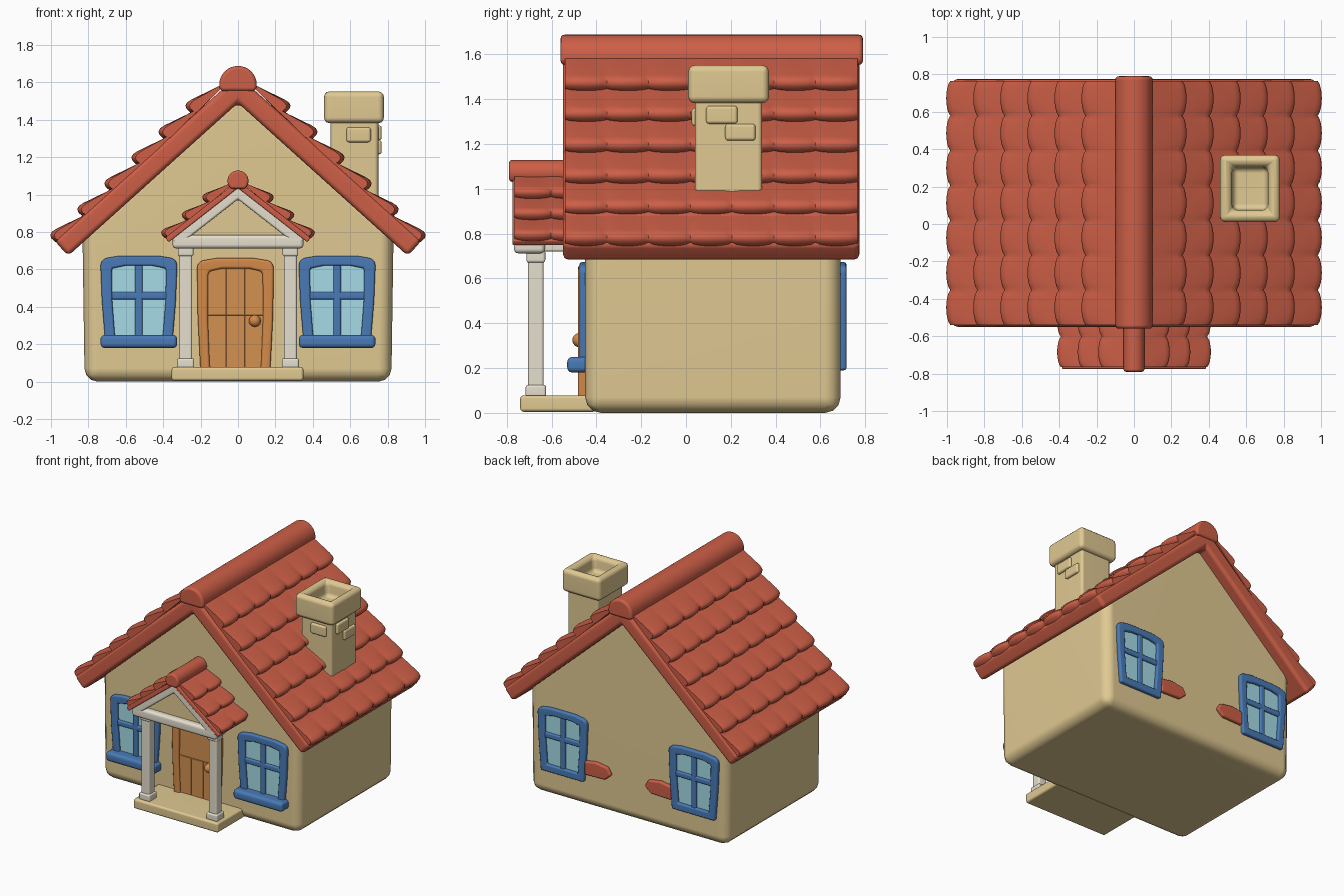
import bpy, bmesh, math
from mathutils import Vector

if "Cube" in bpy.data.objects:
    bpy.data.objects.remove(bpy.data.objects["Cube"])


def material(name, r, g, b):
    """Flat material from display colour values, stored as linear."""
    lin = [((c / 255 + 0.055) / 1.055) ** 2.4 for c in (r, g, b)] + [1]
    m = bpy.data.materials.new(name)
    m.use_nodes = True
    m.diffuse_color = lin
    m.node_tree.nodes["Principled BSDF"].inputs["Base Color"].default_value = lin
    return m


WALL = material("cream plaster", 224, 201, 146)
ROOF = material("red clay tile", 205, 95, 71)
BLUE = material("blue paint", 73, 122, 182)
GLASS = material("pale blue glass", 166, 219, 230)
WOOD = material("orange door wood", 210, 145, 80)
TRIM = material("door frame wood", 211, 138, 74)
WHITE = material("off white stone", 229, 223, 206)


def finish(bm, name, mat, bevel=0.0, segments=3):
    bmesh.ops.recalc_face_normals(bm, faces=bm.faces)
    if bevel:
        edges = [e for e in bm.edges if e.calc_face_angle(0) > 0.6]
        bmesh.ops.bevel(bm, geom=edges, offset=bevel, segments=segments,
                        profile=0.5, affect='EDGES', clamp_overlap=True)
    mesh = bpy.data.meshes.new(name)
    bm.to_mesh(mesh)
    bm.free()
    mesh.shade_smooth()
    mesh.set_sharp_from_angle(angle=math.radians(50))
    mesh.materials.append(mat)
    ob = bpy.data.objects.new(name, mesh)
    bpy.context.collection.objects.link(ob)
    mod = ob.modifiers.new("even_shading", 'WEIGHTED_NORMAL')
    mod.keep_sharp = True
    return ob


def prism(name, outline, y0, y1, mat, bevel=0.0):
    """Extrude an outline in x, z along y."""
    bm = bmesh.new()
    front = [bm.verts.new((x, y0, z)) for x, z in outline]
    back = [bm.verts.new((x, y1, z)) for x, z in outline]
    bm.faces.new(front)
    bm.faces.new(back[::-1])
    for i in range(len(front)):
        j = (i + 1) % len(front)
        bm.faces.new((front[i], front[j], back[j], back[i]))
    return finish(bm, name, mat, bevel)


def box(name, x0, x1, y0, y1, z0, z1, mat, bevel=0.01):
    return prism(name, [(x0, z0), (x1, z0), (x1, z1), (x0, z1)], y0, y1, mat, bevel)


def ring(name, outer, inner, y0, y1, mat, bevel):
    """Frame between two matching outlines."""
    bm = bmesh.new()
    loops = [[bm.verts.new((x, y, z)) for x, z in line]
             for line, y in ((outer, y0), (outer, y1), (inner, y1), (inner, y0))]
    n = len(outer)
    for k in range(4):
        a, b = loops[k], loops[(k + 1) % 4]
        for i in range(n):
            j = (i + 1) % n
            bm.faces.new((a[i], a[j], b[j], b[i]))
    return finish(bm, name, mat, bevel)


def arched(cx, z0, z1, wb, wt, corner=0.05):
    """Slightly flared outline with a soft arched top."""
    right = [(wb, z0), ((wb + wt) / 2 + 0.006, (z0 + z1) / 2), (wt, z1 - corner),
             (wt - corner * 0.15, z1 - corner * 0.5), (wt - corner * 0.6, z1 - 0.012),
             (wt / 2, z1)]
    return [(cx + x, z) for x, z in right] + [(cx - x, z) for x, z in right[::-1]]


def chevron(name, apex, angle, length, thick, y0, y1, mat, bevel):
    c, s = math.cos(angle), math.sin(angle)
    end = [(length * c, apex - length * s),
           (length * c + thick * s, apex - length * s + thick * c)]
    outline = ([(0, apex)] + end + [(0, apex + thick / c)]
               + [(-x, z) for x, z in end[::-1]])
    return prism(name, outline, y0, y1, mat, bevel)


# One row of rounded tiles: (fraction down the row, fraction of thickness)
TILE = [(0, 0), (0.5, 0.6), (0.8, 0.95), (0.9, 1), (0.97, 0.9), (1, 0.6),
        (0.99, 0.2), (0.94, -0.2)]


def tile_row(name, side, apex, angle, end, length, base, thick, y0, y1, cols):
    c, s = math.cos(angle), math.sin(angle)
    bm = bmesh.new()
    steps = cols * 10
    sections = []
    for i in range(steps + 1):
        bulge = abs(math.sin(math.pi * i / 10)) ** 0.6
        y = y0 + (y1 - y0) * i / steps
        tip = end - 0.017 * (1 - bulge)
        row = []
        for f, hf in TILE:
            d = tip - length * (1 - f)
            h = base + thick * hf * (0.76 + 0.24 * bulge)
            row.append(bm.verts.new((side * (d * c + h * s), y, apex - d * s + h * c)))
        sections.append(row)
    n = len(TILE)
    for a, b in zip(sections, sections[1:]):
        for k in range(n):
            j = (k + 1) % n
            bm.faces.new((a[k], a[j], b[j], b[k]))
    bm.faces.new(sections[0])
    bm.faces.new(sections[-1][::-1])
    return finish(bm, name, ROOF)


def ridge(name, z, radius, floor, y0, y1, bevel):
    """Round cap along the ridge, flattened below the floor fraction."""
    start = math.asin(floor)
    sweep = math.pi - 2 * start
    arc = [start + sweep * i / 20 for i in range(21)]
    prism(name, [(radius * math.cos(a), z + radius * math.sin(a)) for a in arc],
          y0, y1, ROOF, bevel)


def roof(name, apex, deg, length, slab, y0, y1, rows, first, pitch, base, lift, thick, cols):
    """Slab with tile rows; lift raises the rows towards the ridge."""
    angle = math.radians(deg)
    chevron(name + "_slab", apex, angle, length, slab, y0, y1, ROOF, slab * 0.25)
    for k in range(rows):
        height = base + lift * (1 - k / (rows - 1))
        for side, label in ((1, "left"), (-1, "right")):
            tile_row(f"{name}_tiles_{label}_{k + 1}", side, apex, angle, first + pitch * k,
                     pitch * 1.3, height, thick, y0 + 0.01, y1 - 0.01, cols)


# House body
prism("house_body", [(-0.82, 0), (0.82, 0), (0.832, 0.82), (0, 1.57), (-0.832, 0.82)],
      -0.45, 0.69, WALL, 0.07)

# Main roof
roof("main_roof", 1.49, 42, 1.222, 0.11, -0.55, 0.775, 6, 0.226, 0.2, 0.09, 0.03, 0.064, 7)
ridge("main_ridge", 1.588, 0.1, -0.35, -0.56, 0.79, 0.02)

# Chimney
box("chimney_shaft", 0.495, 0.75, 0.04, 0.34, 0.9, 1.42, WALL, 0.02)
bm = bmesh.new()
bmesh.ops.create_cube(bm, size=1)
for v in bm.verts:
    v.co = Vector((0.62 + v.co.x * 0.32, 0.19 + v.co.y * 0.36, 1.467 + v.co.z * 0.17))
bm.normal_update()
top = [f for f in bm.faces if f.normal.z > 0.9]
bmesh.ops.inset_region(bm, faces=top, thickness=0.088)
bmesh.ops.inset_region(bm, faces=top, thickness=0.008)
bmesh.ops.translate(bm, verts=top[0].verts, vec=(0, 0, -0.11))
finish(bm, "chimney_cap", WALL, 0.03)
box("chimney_brick_front", 0.58, 0.71, 0.025, 0.07, 1.28, 1.36, WALL, 0.014)
box("chimney_brick_upper", 0.72, 0.768, 0.09, 0.23, 1.29, 1.37, WALL, 0.014)
box("chimney_brick_lower", 0.72, 0.768, 0.175, 0.31, 1.215, 1.29, WALL, 0.014)


# Windows
def window(name, cx, wall_y, out):
    def depth(inside, outside):
        return sorted((wall_y - out * inside, wall_y + out * outside))
    ring(name + "_frame", arched(cx, 0.19, 0.673, 0.178, 0.205),
         arched(cx, 0.245, 0.62, 0.128, 0.145, 0.025), *depth(0.03, 0.026), BLUE, 0.012)
    prism(name + "_glass", arched(cx, 0.22, 0.645, 0.155, 0.175), *depth(0.03, 0.005), GLASS)
    box(name + "_upright", cx - 0.02, cx + 0.02, *depth(0.02, 0.02), 0.21, 0.65, BLUE)
    box(name + "_crossbar", cx - 0.16, cx + 0.16, *depth(0.02, 0.02), 0.44, 0.48, BLUE)


for side, label in ((1, "left"), (-1, "right")):
    window(f"front_window_{label}", side * 0.53, -0.45, -1)
    window(f"back_window_{label}", side * 0.545 - 0.012, 0.69, 1)
    cx = side * 0.53
    box(f"window_sill_{label}", cx - 0.205, cx + 0.205, -0.53, -0.42, 0.18, 0.25, BLUE, 0.022)
    # Exposed brick patch on the back wall
    cx = side * 0.25 - 0.012
    prism(f"back_brick_{label}",
          [(cx - side * 0.11, 0.3), (cx - side * 0.06, 0.255), (cx + side * 0.11, 0.25),
           (cx + side * 0.11, 0.35), (cx + side * 0.02, 0.365), (cx - side * 0.08, 0.35)],
          0.66, 0.715, ROOF, 0.012)

# Door
cx = -0.014
ring("door_frame", arched(cx, 0.03, 0.66, 0.185, 0.205),
     arched(cx, 0.075, 0.605, 0.137, 0.146, 0.035), -0.482, -0.42, TRIM, 0.013)
for i in range(3):
    x = cx - 0.15 + i * 0.1
    box(f"door_plank_lower_{i + 1}", x, x + 0.1, -0.466, -0.43, 0.06, 0.355, WOOD, 0.003)
    box(f"door_plank_upper_{i + 1}", x, x + 0.1, -0.462, -0.43, 0.355, 0.62, WOOD, 0.003)
bm = bmesh.new()
bmesh.ops.create_uvsphere(bm, u_segments=16, v_segments=10, radius=0.032)
bmesh.ops.translate(bm, verts=bm.verts, vec=(0.09, -0.475, 0.325))
finish(bm, "door_knob", TRIM)

# Porch
box("porch_step", -0.355, 0.35, -0.74, -0.4, 0.005, 0.078, WALL, 0.015)
for x, label in ((0.28, "left"), (-0.28, "right")):
    def block(part, w, z0, z1):
        box(f"porch_{part}_{label}", x - w, x + w, -0.67 - w, -0.67 + w, z0, z1, WHITE, 0.012)
    block("column", 0.035, 0.07, 0.73)
    block("column_base", 0.046, 0.07, 0.125)
    block("column_top", 0.042, 0.67, 0.73)
    box(f"porch_side_beam_{label}", x - 0.04, x + 0.04, -0.72, -0.43, 0.72, 0.775, WHITE)
box("porch_front_beam", -0.35, 0.35, -0.768, -0.63, 0.712, 0.785, WHITE, 0.02)
chevron("porch_rafters", 0.975, math.radians(38), 0.41, 0.058, -0.768, -0.68, WHITE, 0.012)
prism("porch_gable_panel", [(-0.31, 0.75), (0.31, 0.75), (0, 1.0)], -0.725, -0.69, WALL)
roof("porch_roof", 1.035, 38, 0.47, 0.03, -0.775, -0.43, 3, 0.185, 0.145, 0.022, 0.014, 0.05, 2)
ridge("porch_ridge", 1.073, 0.056, -0.75, -0.79, -0.43, 0.015)
